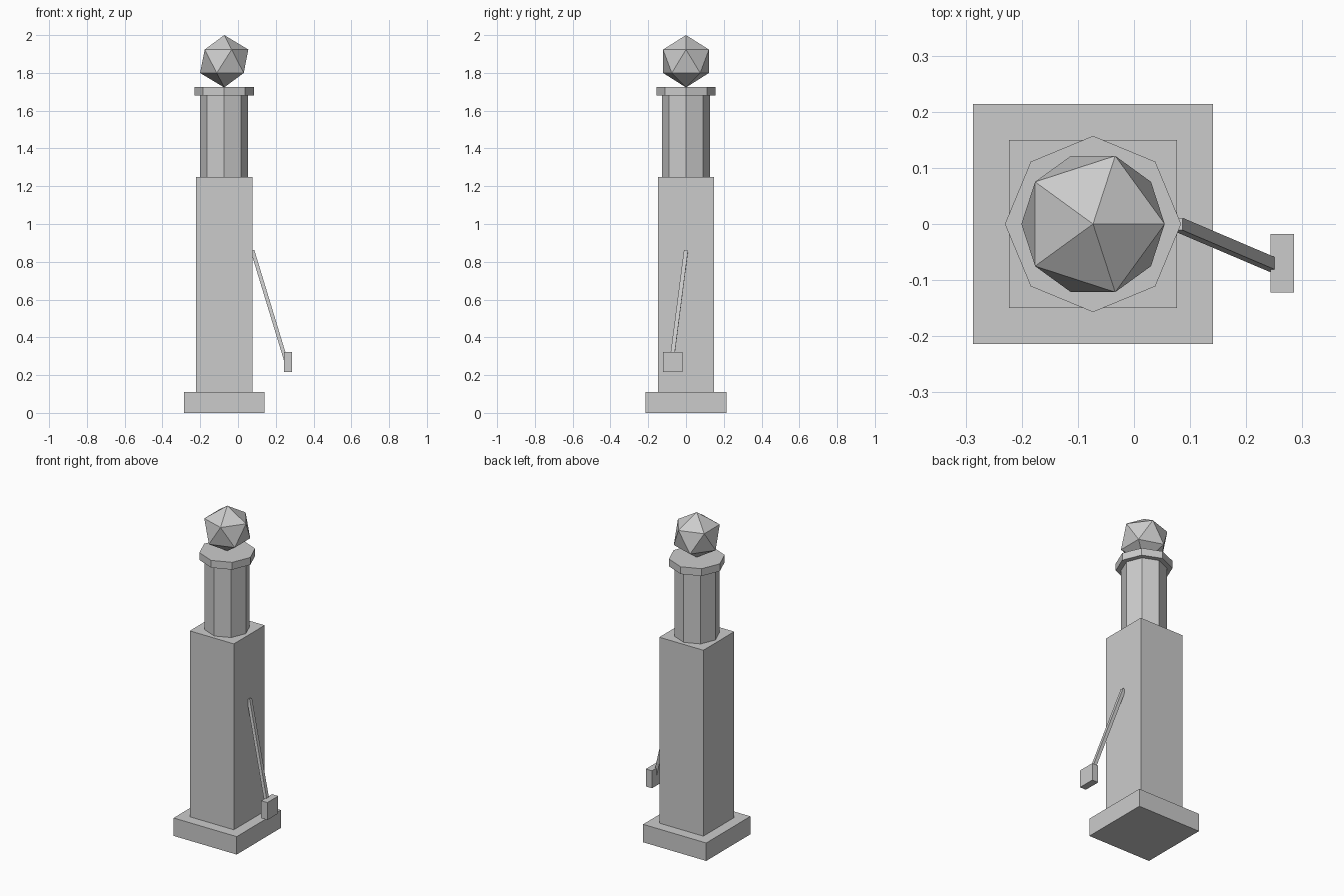
import bpy, math
from mathutils import Vector

cube = bpy.data.objects.get("Cube")
if cube:
    bpy.data.objects.remove(cube, do_unlink=True)

AXIS_X = -0.073  # centre line of the column

grey = bpy.data.materials.new("light grey")
grey.use_nodes = True
colour = (0.6, 0.6, 0.6, 1)
grey.diffuse_color = colour
grey.node_tree.nodes["Principled BSDF"].inputs["Base Color"].default_value = colour


def finish(name):
    obj = bpy.context.object
    obj.name = name
    obj.data.materials.clear()
    obj.data.materials.append(grey)
    return obj


def box(name, centre, size, rotation=(0, 0, 0)):
    bpy.ops.mesh.primitive_cube_add(size=1, location=centre, rotation=rotation)
    finish(name).scale = size


def octagon(name, radius, bottom, top):
    bpy.ops.mesh.primitive_cylinder_add(
        vertices=8, radius=radius, depth=top - bottom,
        location=(AXIS_X, 0, (bottom + top) / 2))
    finish(name)


# Square plinth and tall body
box("base", (AXIS_X, 0, 0.055), (0.428, 0.428, 0.11))
box("body", (AXIS_X, 0, 0.68), (0.299, 0.299, 1.14))

# Eight-sided neck and collar
octagon("neck", 0.127, 1.25, 1.68)
octagon("collar", 0.157, 1.68, 1.725)

# Faceted globe
bpy.ops.mesh.primitive_ico_sphere_add(
    subdivisions=1, radius=1, location=(AXIS_X, 0, 1.8615))
finish("globe").scale = (0.1428, 0.1428, 0.1385)

# Leaning hose from the body down to the nozzle
upper = Vector((0.077, 0, 0.859))
lower = Vector((0.253, -0.075, 0.28))
run = upper - lower
tilt_x = -math.asin(run.y / run.length)
tilt_y = math.atan2(run.x, run.z)
box("hose", (upper + lower) / 2, (0.02, 0.022, run.length), (tilt_x, tilt_y, 0))
box("nozzle", (0.264, -0.07, 0.269), (0.042, 0.105, 0.107))
